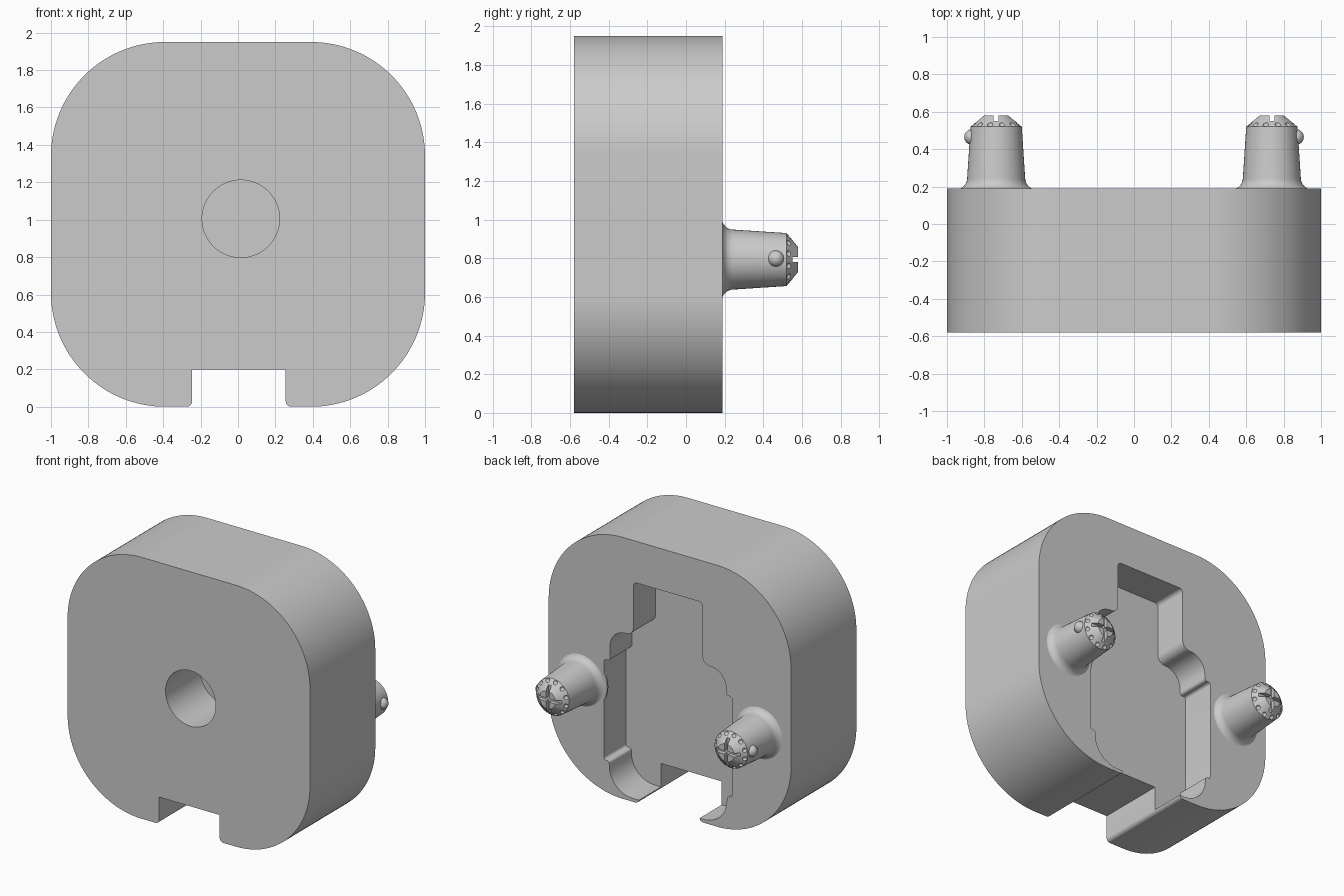
import bpy, bmesh
from math import cos, sin, pi, tan, radians
from mathutils import Vector, Matrix

if "Cube" in bpy.data.objects:
    bpy.data.objects.remove(bpy.data.objects["Cube"])

grey = bpy.data.materials.new("plain_grey")
grey.use_nodes = True
color = (0.6, 0.6, 0.6, 1)
grey.diffuse_color = color
grey.node_tree.nodes["Principled BSDF"].inputs["Base Color"].default_value = color


def make(name, bm):
    bmesh.ops.recalc_face_normals(bm, faces=bm.faces)
    mesh = bpy.data.meshes.new(name)
    bm.to_mesh(mesh)
    bm.free()
    mesh.materials.append(grey)
    ob = bpy.data.objects.new(name, mesh)
    bpy.context.collection.objects.link(ob)
    return ob


def rounded(corners, steps=8):
    """Round every (x, z, radius) corner of a closed outline."""
    pts = []
    n = len(corners)
    for i, (x, z, r) in enumerate(corners):
        p = Vector((x, z))
        if r == 0:
            pts.append(p)
            continue
        a = (Vector(corners[i - 1][:2]) - p).normalized()
        b = (Vector(corners[(i + 1) % n][:2]) - p).normalized()
        half = a.angle(b) / 2
        center = p + (a + b).normalized() * (r / sin(half))
        start = p + a * (r / tan(half)) - center
        end = p + b * (r / tan(half)) - center
        sweep = start.angle(end)
        count = steps * 4 if r > 0.4 else steps
        for k in range(count + 1):
            t = k / count
            pts.append(center + (start * sin((1 - t) * sweep) + end * sin(t * sweep)) / sin(sweep))
    return pts


def prism(name, pts, y0, y1):
    bm = bmesh.new()
    face = bm.faces.new([bm.verts.new((p.x, y0, p.y)) for p in pts])
    ext = bmesh.ops.extrude_face_region(bm, geom=[face])["geom"]
    verts = [v for v in ext if isinstance(v, bmesh.types.BMVert)]
    bmesh.ops.translate(bm, verts=verts, vec=(0, y1 - y0, 0))
    return make(name, bm)


def cut(ob, cutter):
    mod = ob.modifiers.new("cut", "BOOLEAN")
    mod.operation = "DIFFERENCE"
    mod.solver = "EXACT"
    mod.object = cutter
    bpy.context.view_layer.objects.active = ob
    bpy.ops.object.modifier_apply(modifier=mod.name)
    bpy.data.objects.remove(cutter)


def smooth(ob):
    bpy.ops.object.select_all(action="DESELECT")
    ob.select_set(True)
    bpy.context.view_layer.objects.active = ob
    bpy.ops.object.shade_smooth_by_angle(angle=radians(25))


# Housing: rounded block with a cable notch in the bottom edge
FRONT, BACK, TOP = -0.58, 0.19, 1.95
R = 0.61
body = prism("housing", rounded([
    (-1, 0, R), (-0.245, 0, 0.03), (-0.245, 0.2, 0), (0.255, 0.2, 0),
    (0.255, 0, 0.03), (1, 0, R), (1, TOP, R), (-1, TOP, R)]), FRONT, BACK)


# Stepped pocket in the back; one shoulder sits a little higher
def pocket_side(side, shoulder):
    half = [(0.285, 1.64, 0.03), (0.285, shoulder, 0.06), (0.48, shoulder, 0.13),
            (0.48, 1.0, 0.02), (0.53, 1.0, 0.02), (0.53, 0.25, 0.02),
            (0.485, 0.25, 0.02), (0.485, 0.025, 0.19)]
    return [(0.015 + side * x, z, r) for x, z, r in half]


pocket = pocket_side(1, 1.24) + pocket_side(-1, 1.18)[::-1]
cut(body, prism("pocket_cutter", rounded(pocket), -0.07, BACK + 0.1))

# Blind round hole in the front
hole = [Vector((0.015 + 0.207 * cos(k * pi / 32), 1.005 + 0.207 * sin(k * pi / 32)))
        for k in range(64)]
cut(body, prism("hole_cutter", hole, FRONT - 0.1, -0.17))
smooth(body)


# Locating pins: turned profile, crossed slots, ring of dimples
def turned_pin(name, x, z):
    flare = [(0.155 + 0.06 * (1 - sin(t)), 0.245 - 0.06 * cos(t))
             for t in [k * pi / 16 for k in range(9)]]
    profile = [(0, 0.17), (0.215, 0.17)] + flare + [(0.137, 0.52), (0.066, 0.58), (0, 0.58)]
    bm = bmesh.new()
    verts = [bm.verts.new((r, y, 0)) for r, y in profile]
    edges = [bm.edges.new(pair) for pair in zip(verts, verts[1:])]
    bmesh.ops.spin(bm, geom=verts + edges, axis=(0, 1, 0), cent=(0, 0, 0),
                   angle=2 * pi, steps=48)
    bmesh.ops.remove_doubles(bm, verts=bm.verts, dist=1e-5)
    bmesh.ops.translate(bm, verts=bm.verts, vec=(x, 0, z))
    return make(name, bm)


def slot_cutter(x, z, w, h):
    bm = bmesh.new()
    bmesh.ops.create_cube(bm, size=1, matrix=Matrix.Translation((x, 0.585, z))
                          @ Matrix.Diagonal((w, 0.07, h, 1)))
    return make("slot_cutter", bm)


def dimple_cutter(x, z):
    bm = bmesh.new()
    for k in range(12):
        a = (k + 0.5) * pi / 6
        spot = (x + 0.126 * cos(a), 0.535, z + 0.126 * sin(a))
        bmesh.ops.create_icosphere(bm, subdivisions=2, radius=0.017,
                                   matrix=Matrix.Translation(spot))
    return make("dimple_cutter", bm)


PIN_Z = 0.793
for side, label in ((1, "left"), (-1, "right")):
    x = side * 0.737
    pin = turned_pin(label + "_pin", x, PIN_Z)
    cut(pin, slot_cutter(x, PIN_Z, 0.026, 0.2))
    cut(pin, slot_cutter(x, PIN_Z, 0.2, 0.026))
    cut(pin, dimple_cutter(x, PIN_Z))
    smooth(pin)

    # Snap ball on the outer side of the pin
    bm = bmesh.new()
    bmesh.ops.create_uvsphere(bm, u_segments=24, v_segments=16, radius=0.042,
                              matrix=Matrix.Translation((side * 0.866, 0.465, PIN_Z + 0.005)))
    smooth(make(label + "_snap_ball", bm))
